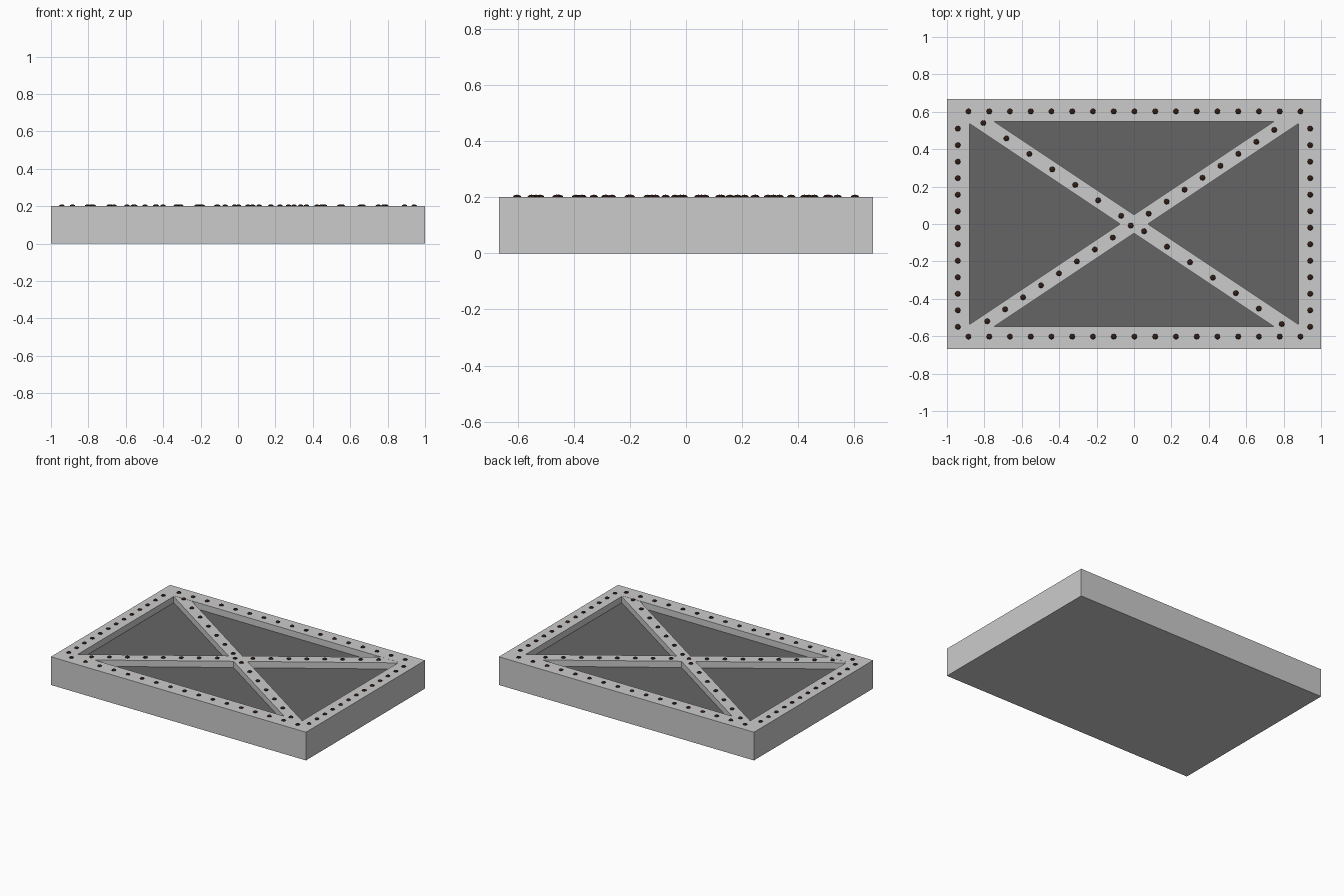
import bpy, bmesh, math
from mathutils import Matrix, Vector

if "Cube" in bpy.data.objects:
    bpy.data.objects.remove(bpy.data.objects["Cube"])

HX, HY, TOP = 1.0, 0.667, 0.2      # half sizes and height
RIM, DEPTH = 0.12, 0.05            # frame width and recess depth


def material(name, rgb):
    m = bpy.data.materials.new(name)
    m.diffuse_color = (*rgb, 1)
    m.use_nodes = True
    m.node_tree.nodes["Principled BSDF"].inputs["Base Color"].default_value = m.diffuse_color
    return m


def finish(name, bm, mats=()):
    me = bpy.data.meshes.new(name)
    bm.normal_update()
    bm.to_mesh(me)
    bm.free()
    for m in mats:
        me.materials.append(m)
    ob = bpy.data.objects.new(name, me)
    bpy.context.collection.objects.link(ob)
    return ob


def box(bm, size, loc, angle=0.0):
    mat = (Matrix.Translation(loc) @ Matrix.Rotation(angle, 4, 'Z')
           @ Matrix.Diagonal((*size, 1)))
    return bmesh.ops.create_cube(bm, size=1, matrix=mat)


dark = material("dark_panel", (0.13, 0.13, 0.13))
rust = material("dark_rivet", (0.03, 0.012, 0.008))

# Frame: solid block with a recessed top
bm = bmesh.new()
box(bm, (2 * HX, 2 * HY, TOP), (0, 0, TOP / 2))
bm.normal_update()
top = max(bm.faces, key=lambda f: f.calc_center_median().z)
bmesh.ops.inset_region(bm, faces=[top], thickness=RIM, use_even_offset=True)
floor = bmesh.ops.extrude_discrete_faces(bm, faces=[top])["faces"][0]
bmesh.ops.translate(bm, verts=floor.verts, vec=(0, 0, -DEPTH))
finish("frame", bm)

# Panel: dark sheet on the recess floor
bm = bmesh.new()
box(bm, (2 * (HX - RIM), 2 * (HY - RIM), 0.01), (0, 0, TOP - DEPTH))
finish("recessed_panel", bm, [dark])

# Cross braces, with ends buried in the frame corners
slope = math.atan2(HY, HX)
length = 2 * 0.93 * math.hypot(HX, HY)
for name, sign, drop in (("rising_brace", 1, 0.0005), ("falling_brace", -1, 0.001)):
    bm = bmesh.new()
    h = DEPTH + 0.02
    box(bm, (length, 0.083, h), (0, 0, TOP - drop - h / 2), sign * slope)
    finish(name, bm)


# Rivets: rows of low domes
def rivet_row(name, start, end, count):
    bm = bmesh.new()
    a, b = Vector((*start, TOP)), Vector((*end, TOP))
    for i in range(count):
        mat = Matrix.Translation(a.lerp(b, i / (count - 1))) @ Matrix.Diagonal((1, 1, 0.6, 1))
        bmesh.ops.create_uvsphere(bm, u_segments=8, v_segments=6, radius=0.015, matrix=mat)
    finish(name, bm, [rust])


for side, s in (("front", -1), ("back", 1)):
    rivet_row(side + "_rivets", (-0.885, s * 0.602), (0.89, s * 0.602), 17)
for side, s in (("left", -1), ("right", 1)):
    rivet_row(side + "_rivets", (s * 0.942, 0.51), (s * 0.942, -0.55), 13)
rivet_row("falling_brace_rivets", (-0.805, 0.54), (0.79, -0.535), 14)
rivet_row("rising_brace_rivets", (-0.785, -0.52), (0.75, 0.503), 17)
